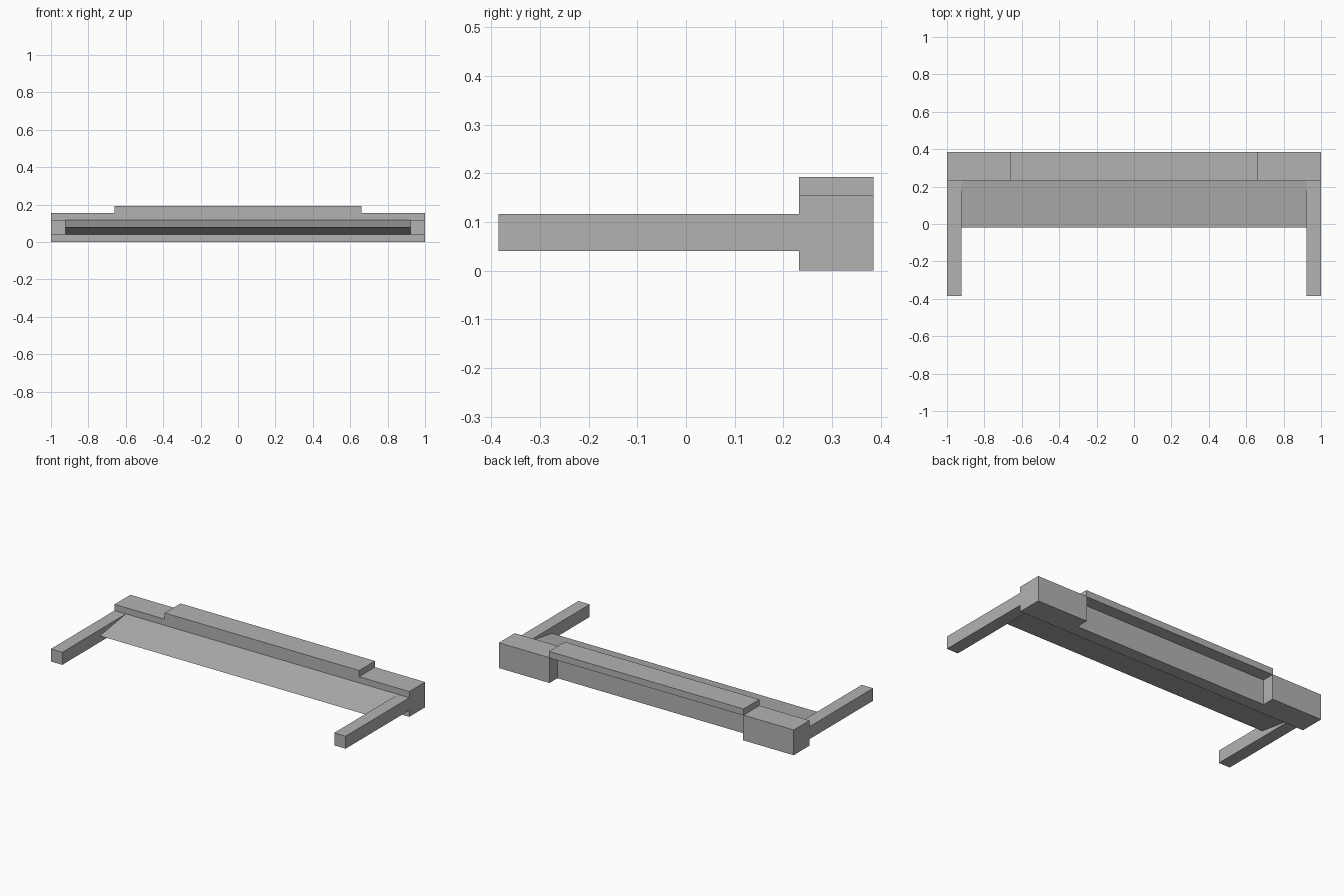
import bpy
import bmesh
from mathutils import Vector

cube = bpy.data.objects.get("Cube")
if cube:
    bpy.data.objects.remove(cube, do_unlink=True)

# One plain grey for the whole model
grey = bpy.data.materials.new("mid_grey")
grey.use_nodes = True
colour = (0.45, 0.45, 0.45, 1)
grey.diffuse_color = colour
grey.node_tree.nodes["Principled BSDF"].inputs["Base Color"].default_value = colour


def prism(name, outline, direction):
    """Extrude a closed planar outline along a direction."""
    bm = bmesh.new()
    face = bm.faces.new([bm.verts.new(p) for p in outline])
    swept = bmesh.ops.extrude_face_region(bm, geom=[face])["geom"]
    moved = [g for g in swept if isinstance(g, bmesh.types.BMVert)]
    bmesh.ops.translate(bm, vec=Vector(direction), verts=moved)
    bmesh.ops.recalc_face_normals(bm, faces=bm.faces)
    mesh = bpy.data.meshes.new(name)
    bm.to_mesh(mesh)
    bm.free()
    mesh.materials.append(grey)
    obj = bpy.data.objects.new(name, mesh)
    bpy.context.collection.objects.link(obj)
    return obj


def box(name, x0, x1, y0, y1, z0, z1):
    base = [(x0, y0, z0), (x1, y0, z0), (x1, y1, z0), (x0, y1, z0)]
    return prism(name, base, (0, 0, z1 - z0))


FRONT, BACK = 0.232, 0.385
STEP, TOP = 0.155, 0.193
ARM_LOW, ARM_HIGH = 0.04, 0.117
INNER, RAISED = 0.923, 0.66

# Rear beam with a raised centre, one stepped profile
half = [(1, 0), (1, STEP), (RAISED, STEP), (RAISED, TOP)]
steps = half + [(-x, z) for x, z in reversed(half)]
beam = prism("rear_beam", [(x, FRONT, z) for x, z in steps], (0, BACK - FRONT, 0))

# Recess in the back, open at the bottom, under the raised centre
cutter = box("recess_cutter", -RAISED + 0.003, RAISED - 0.003, 0.308, 0.5, -0.1, STEP - 0.002)
cutter.hide_render = True
cutter.hide_viewport = True
cut = beam.modifiers.new("recess", "BOOLEAN")
cut.operation = "DIFFERENCE"
cut.solver = "EXACT"
cut.object = cutter

# Side arms reaching forward
for side, sign in (("left", 1), ("right", -1)):
    x0, x1 = sorted((sign * INNER, sign))
    box(side + "_arm", x0, x1, -BACK, FRONT, ARM_LOW, ARM_HIGH)

# Wedge blade tapering to a front edge between the arms
wedge = [(FRONT, ARM_LOW), (FRONT, ARM_HIGH), (-0.02, (ARM_LOW + ARM_HIGH) / 2)]
prism("wedge_blade", [(-INNER, y, z) for y, z in wedge], (2 * INNER, 0, 0))
